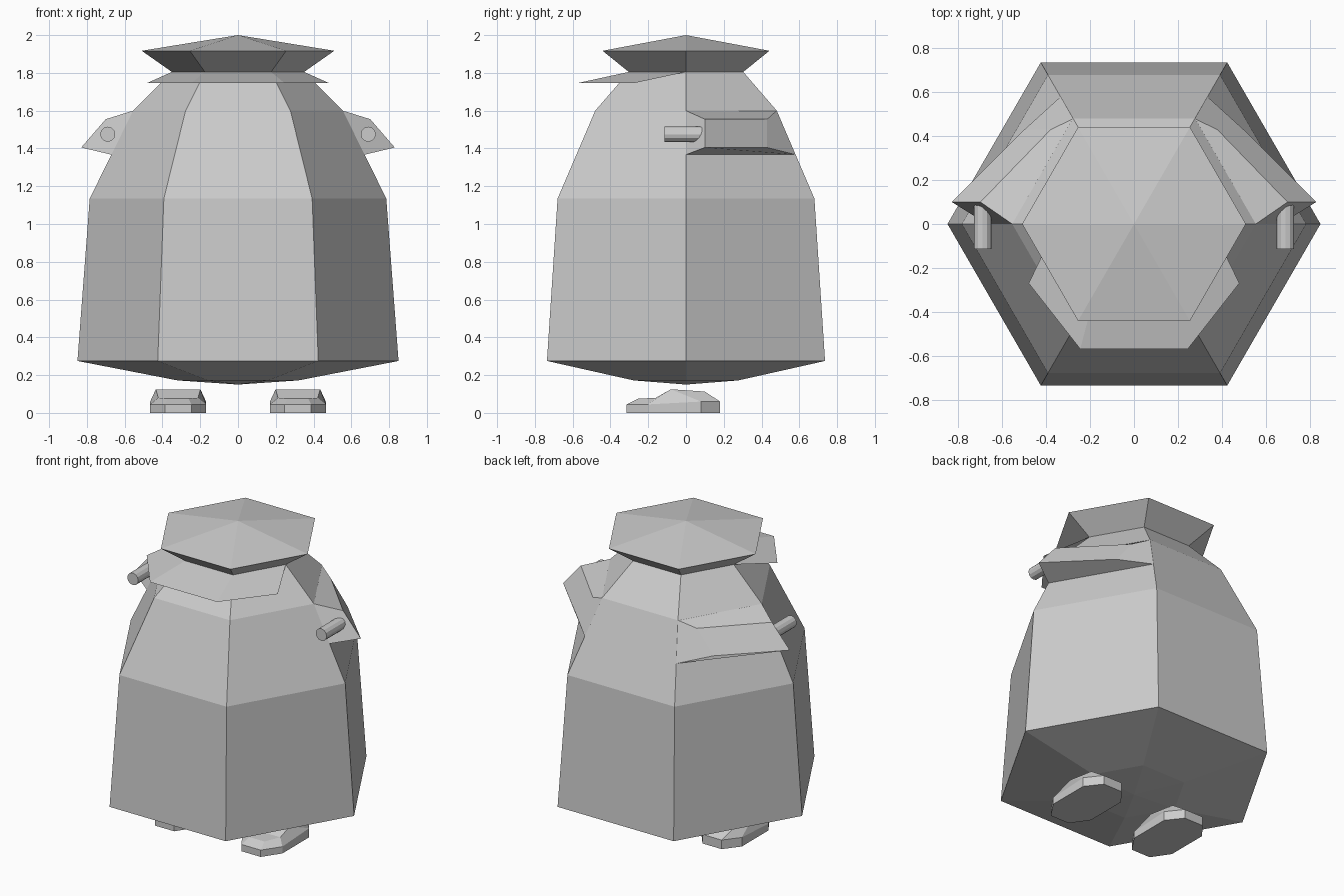
import bpy, bmesh, math

old = bpy.data.objects.get("Cube")
if old:
    bpy.data.objects.remove(old, do_unlink=True)

GREY = (0.6, 0.6, 0.6, 1)
grey = bpy.data.materials.new("plain_grey")
grey.use_nodes = True
grey.diffuse_color = GREY
grey.node_tree.nodes["Principled BSDF"].inputs["Base Color"].default_value = GREY


def finish(name, bm, solid=True):
    if solid:
        bmesh.ops.recalc_face_normals(bm, faces=bm.faces)
    mesh = bpy.data.meshes.new(name)
    bm.to_mesh(mesh)
    bm.free()
    mesh.materials.append(grey)
    obj = bpy.data.objects.new(name, mesh)
    bpy.context.collection.objects.link(obj)
    return obj


def loft(name, loops, cap_start=True, cap_end=True, solid=True, closed=True):
    """Join matching loops of points; a one-point loop is an apex."""
    bm = bmesh.new()
    rows = [[bm.verts.new(p) for p in loop] for loop in loops]
    for a, b in zip(rows, rows[1:]):
        n = max(len(a), len(b))
        for i in range(n if closed else n - 1):
            j = (i + 1) % n
            if len(a) == 1:
                bm.faces.new((a[0], b[j], b[i]))
            elif len(b) == 1:
                bm.faces.new((a[i], a[j], b[0]))
            else:
                bm.faces.new((a[i], a[j], b[j], b[i]))
    if cap_start and len(rows[0]) > 2:
        bm.faces.new(rows[0][::-1])
    if cap_end and len(rows[-1]) > 2:
        bm.faces.new(rows[-1])
    return finish(name, bm, solid)


def hexagon(r, z):
    if r == 0:
        return [(0, 0, z)]
    return [(r * math.cos(k * math.pi / 3), r * math.sin(k * math.pi / 3), z)
            for k in range(6)]


# Six-sided robe and hat
robe = [(0, .15), (.32, .172), (.85, .275), (.785, 1.135), (.555, 1.6), (.35, 1.805)]
loft("robe_body", [hexagon(r, z) for r, z in robe], cap_end=False)
hat = [(.35, 1.805), (.51, 1.917), (0, 2.0)]
loft("hat", [hexagon(r, z) for r, z in hat])

# Thin brim across the front
inner = [(-.35, 0, 1.805), (-.175, -.303, 1.805), (.175, -.303, 1.805), (.35, 0, 1.805)]
outer = [(-.48, -.27, 1.747), (-.245, -.57, 1.747), (.245, -.57, 1.747), (.48, -.27, 1.747)]
loft("front_brim", [outer, inner], False, False, False, False)


def foot(name, side):
    outline = [(.07, -.315), (.148, -.2), (.148, .08), (.07, .18)]
    rim_z = [.045, .045, .06, .06]
    top = [(.055, -.255, .075), (.105, -.16, .08), (.118, -.08, .125), (.1, .1, .113)]
    base = [(x, y, 0) for x, y in outline]
    rim = [(x, y, z) for (x, y), z in zip(outline, rim_z)]
    bm = bmesh.new()
    rows = []
    for half in (base, rim, top):
        loop = half + [(-x, y, z) for x, y, z in reversed(half)]
        rows.append([bm.verts.new((x + side * .317, y, z)) for x, y, z in loop])
    for a, b in zip(rows, rows[1:]):
        for i in range(8):
            j = (i + 1) % 8
            bm.faces.new((a[i], a[j], b[j], b[i]))
    bm.faces.new(rows[0][::-1])
    t = rows[-1]
    for i in range(3):
        bm.faces.new((t[i], t[i + 1], t[6 - i], t[7 - i]))
    finish(name, bm)


def sleeve(name, side):
    # Flared sleeve growing out of the rear side panel
    root = [(.555, 0, 1.6), (.277, .48, 1.6), (.335, .58, 1.367), (.67, 0, 1.367)]
    cuff = [(.7, .1, 1.555), (.38, .43, 1.555), (.5, .43, 1.405), (.83, .1, 1.405)]
    loft(name, [[(side * x, y, z) for x, y, z in quad] for quad in (root, cuff)])


def hand(name, side):
    n = 12
    loops = [[(side * .69 + .04 * math.cos(2 * math.pi * k / n), y,
               1.475 + .04 * math.sin(2 * math.pi * k / n)) for k in range(n)]
             for y in (-.115, .12)]
    loft(name, loops)


for label, side in (("left", 1), ("right", -1)):
    foot(label + "_foot", side)
    sleeve(label + "_sleeve", side)
    hand(label + "_hand", side)
